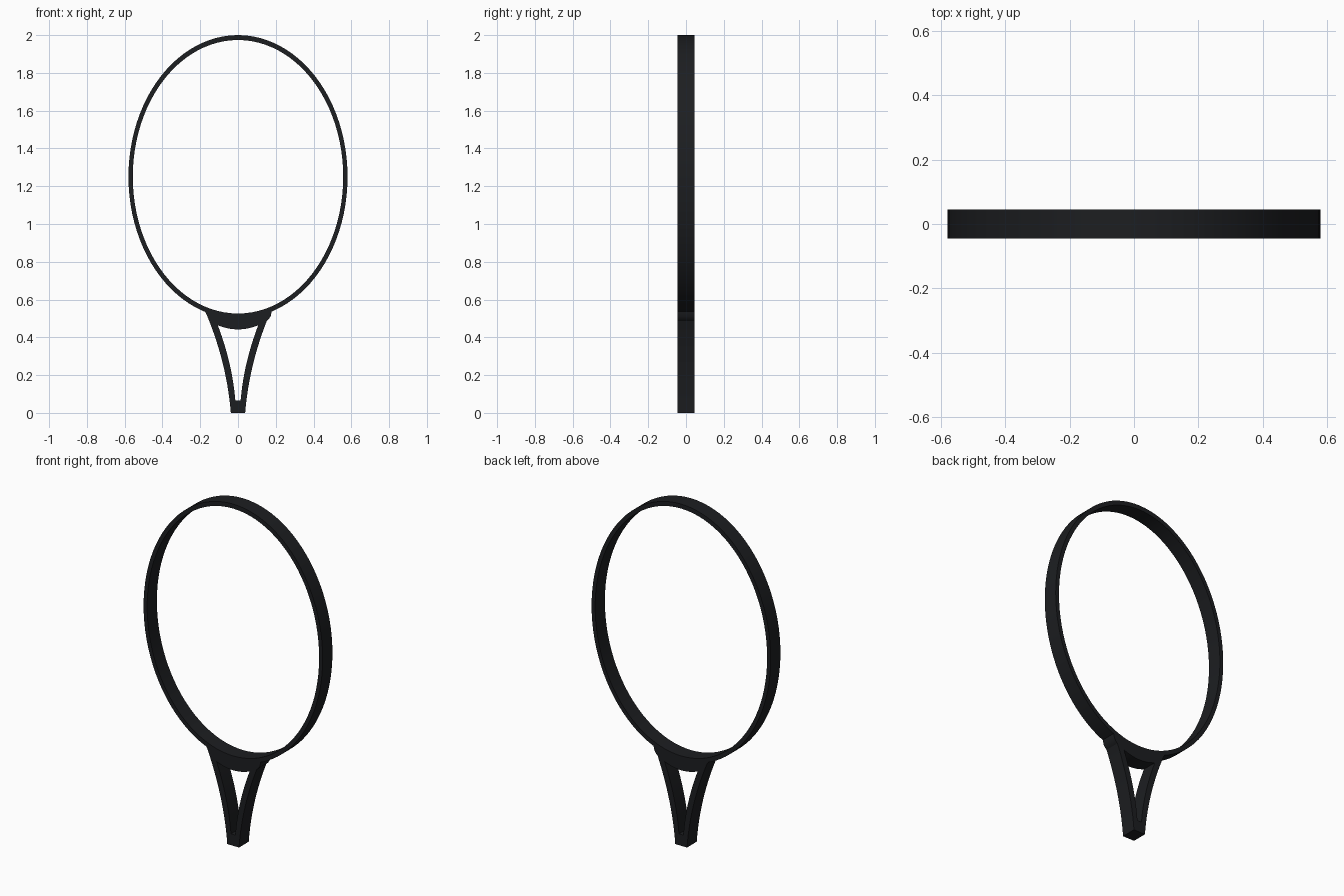
import bpy, bmesh, math

if "Cube" in bpy.data.objects:
    bpy.data.objects.remove(bpy.data.objects["Cube"])

DEPTH = 0.045          # half thickness in y
CZ = 1.25              # hoop centre height

mat = bpy.data.materials.new("black_frame")
mat.diffuse_color = (0.012, 0.013, 0.015, 1)
mat.use_nodes = True
mat.node_tree.nodes["Principled BSDF"].inputs["Base Color"].default_value = mat.diffuse_color


def strip(name, side_a, side_b, closed=False):
    """Solid of constant depth between two matching (x, z) polylines."""
    bm = bmesh.new()
    rows = []
    for (ax, az), (bx, bz) in zip(side_a, side_b):
        rows.append([bm.verts.new(p) for p in (
            (ax, -DEPTH, az), (bx, -DEPTH, bz), (bx, DEPTH, bz), (ax, DEPTH, az))])
    n = len(rows)
    for i in range(n if closed else n - 1):
        r, s = rows[i], rows[(i + 1) % n]
        for k in range(4):
            m = (k + 1) % 4
            bm.faces.new((r[k], r[m], s[m], s[k]))
    if not closed:
        bm.faces.new(rows[0])
        bm.faces.new(rows[-1][::-1])
    bmesh.ops.recalc_face_normals(bm, faces=bm.faces)
    me = bpy.data.meshes.new(name)
    bm.to_mesh(me)
    bm.free()
    me.materials.append(mat)
    ob = bpy.data.objects.new(name, me)
    bpy.context.collection.objects.link(ob)
    bpy.ops.object.select_all(action='DESELECT')
    ob.select_set(True)
    bpy.context.view_layer.objects.active = ob
    bpy.ops.object.shade_smooth_by_angle(angle=math.radians(30))
    return ob


def ellipse(rx, rz, n=96):
    return [(rx * math.sin(2 * math.pi * i / n), CZ + rz * math.cos(2 * math.pi * i / n))
            for i in range(n)]


def quad_fit(p, z):
    """x on the parabola through three (x, z) points."""
    (x0, z0), (x1, z1), (x2, z2) = p
    return (x0 * (z - z1) * (z - z2) / ((z0 - z1) * (z0 - z2))
            + x1 * (z - z0) * (z - z2) / ((z1 - z0) * (z1 - z2))
            + x2 * (z - z0) * (z - z1) / ((z2 - z0) * (z2 - z1)))


# Oval head
strip("head_hoop", ellipse(0.58, 0.75), ellipse(0.557, 0.724), closed=True)

# Throat bridge under the hoop, with its rounded right end
xs = [-0.15 + 0.02 * i for i in range(16)]
hoop_z = lambda x: CZ - 0.737 * math.sqrt(1 - (x / 0.568) ** 2)
top = [(x, hoop_z(x)) for x in xs]
bottom = [(x, 0.442 + 1.9 * x * x) for x in xs]
top += [(0.165, hoop_z(0.165)), (0.176, hoop_z(0.176)), (0.182, hoop_z(0.182))]
bottom += [(0.163, 0.496), (0.173, 0.512), (0.178, 0.535)]
strip("throat_bridge", top, bottom)

# Curved throat arms: the left one blends into the hoop, the right one stops at the bridge
OUTER = ((0.038, 0), (0.086, 0.283), (0.16, 0.506))
INNER = ((0.014, 0.066), (0.05, 0.283), (0.107, 0.464))
for name, sign, end in (("left_throat_arm", -1, 0.52), ("right_throat_arm", 1, 0.495)):
    zs = [end * i / 14 for i in range(15)]
    a = [(sign * quad_fit(OUTER, z), z) for z in zs]
    b = [(sign * quad_fit(INNER, z), z) for z in zs]
    if sign < 0:
        a += [(-0.18, 0.545), (-0.205, 0.562)]
        b += [(-0.135, 0.53), (-0.195, 0.566)]
    strip(name, a, b)

# Solid foot joining the arms
strip("throat_foot", [(-0.03, 0), (-0.03, 0.066)], [(0.03, 0), (0.03, 0.066)])
